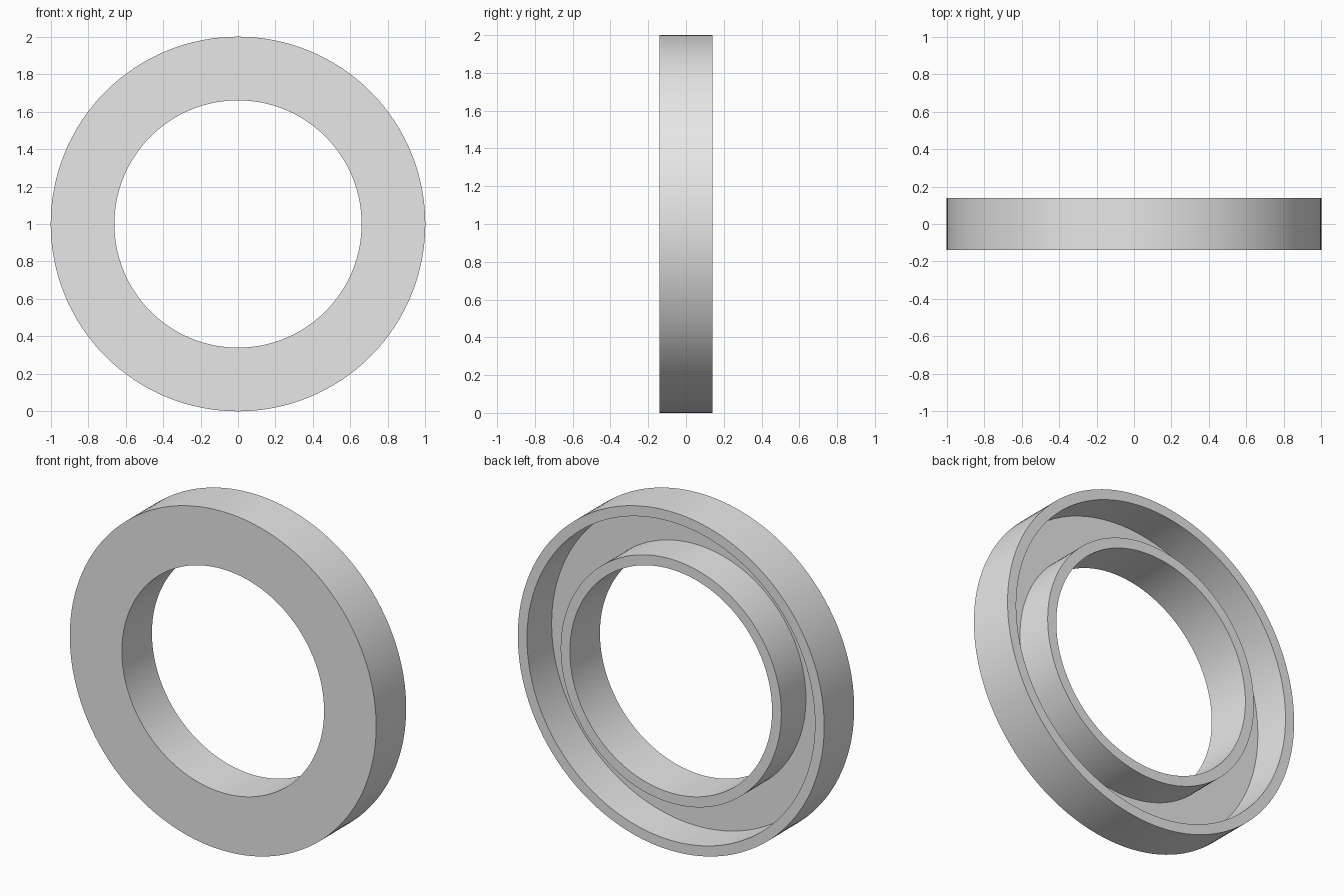
import bpy
import bmesh
import math
from mathutils import Matrix, Vector

cube = bpy.data.objects.get("Cube")
if cube:
    bpy.data.objects.remove(cube)

OUTER, INNER = 1.0, 0.66
HALF_DEPTH = 0.14
WALL, FLOOR = 0.06, 0.05
SEGMENTS = 128

grey = bpy.data.materials.new("light_grey")
grey.use_nodes = True
colour = (0.8, 0.8, 0.8, 1)
grey.diffuse_color = colour
grey.node_tree.nodes["Principled BSDF"].inputs["Base Color"].default_value = colour

# Channel cross-section (radius, depth): flat front, open groove at the back
front, back = -HALF_DEPTH, HALF_DEPTH
floor = front + FLOOR
profile = [
    (OUTER, front), (OUTER, back),
    (OUTER - WALL, back), (OUTER - WALL, floor),
    (INNER + WALL, floor), (INNER + WALL, back),
    (INNER, back), (INNER, front),
]

# Sweep the closed section around the ring's axis
bm = bmesh.new()
rings = []
for i in range(SEGMENTS):
    turn = Matrix.Rotation(math.tau * i / SEGMENTS, 3, "Y")
    rings.append([bm.verts.new(turn @ Vector((r, y, 0)) + Vector((0, 0, OUTER)))
                  for r, y in profile])
for i, ring in enumerate(rings):
    following = rings[(i + 1) % SEGMENTS]
    for j in range(len(profile)):
        k = (j + 1) % len(profile)
        bm.faces.new((ring[j], ring[k], following[k], following[j]))
bmesh.ops.recalc_face_normals(bm, faces=bm.faces)

mesh = bpy.data.meshes.new("channel_ring")
bm.to_mesh(mesh)
bm.free()
mesh.materials.append(grey)
ring_object = bpy.data.objects.new("channel_ring", mesh)
bpy.context.collection.objects.link(ring_object)

# Smooth round walls with crisp rims
bpy.ops.object.select_all(action="DESELECT")
ring_object.select_set(True)
bpy.context.view_layer.objects.active = ring_object
bpy.ops.object.shade_smooth_by_angle(angle=math.radians(30))
